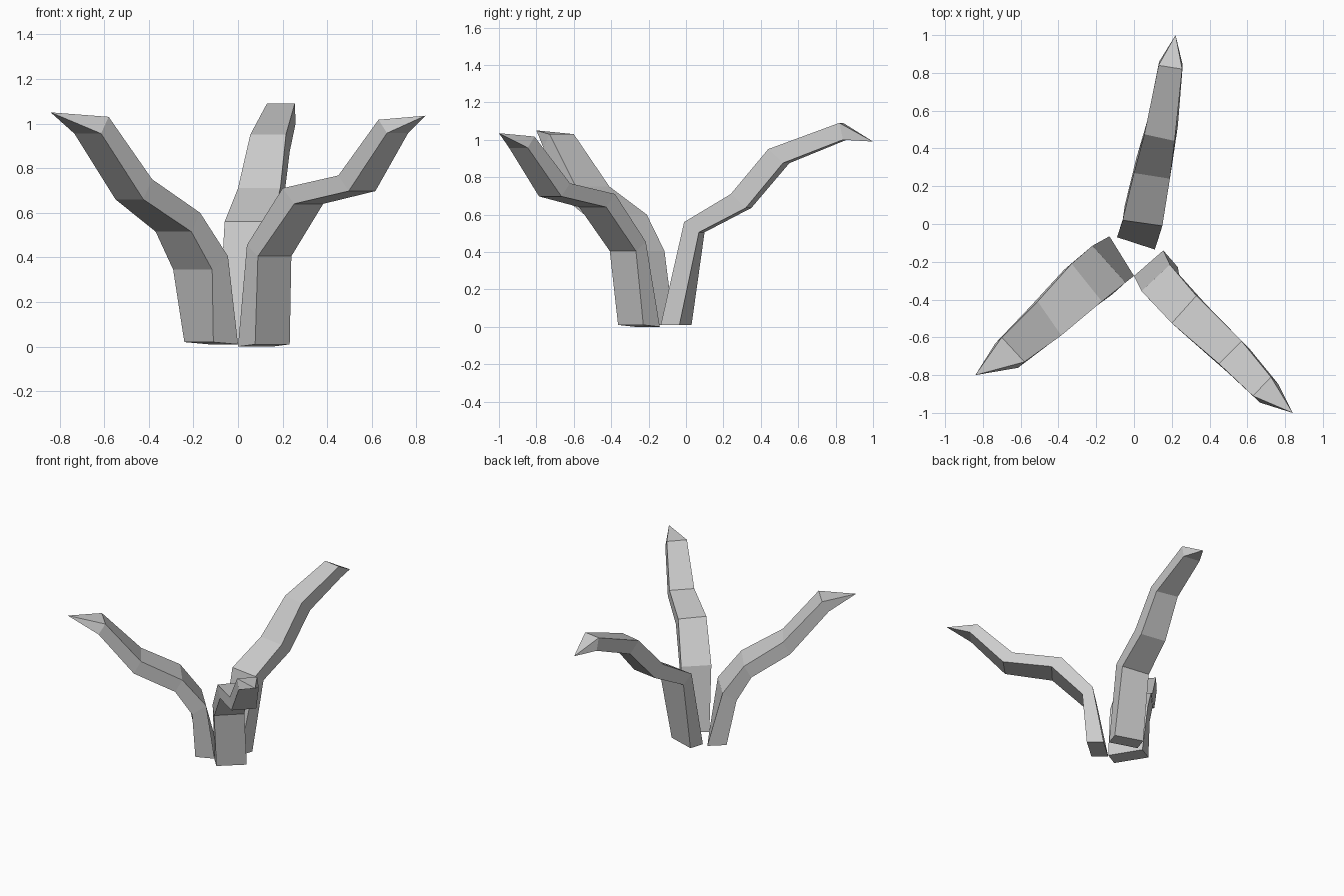
import bpy
import bmesh
from mathutils import Vector

cube = bpy.data.objects.get("Cube")
if cube:
    bpy.data.objects.remove(cube, do_unlink=True)

grey = bpy.data.materials.new("plain grey")
grey.use_nodes = True
colour = (0.6, 0.6, 0.6, 1.0)
grey.diffuse_color = colour
grey.node_tree.nodes["Principled BSDF"].inputs["Base Color"].default_value = colour


def ring_points(left, right, height, reach, drop):
    """Four corners: the upper edge, then the same edge moved outward and down."""
    a, b = Vector((*left, height)), Vector((*right, height))
    side = (b - a).normalized()
    offset = Vector((-side.y, side.x, 0)) * reach - Vector((0, 0, drop))
    return [a, b, b + offset, a + offset]


def make_branch(name, rings, tip):
    """Loft four-sided rings from a closed base to a pointed tip."""
    bm = bmesh.new()
    loops = [[bm.verts.new(p) for p in ring_points(*ring)] for ring in rings]
    point = bm.verts.new(tip)
    bm.faces.new(loops[0])
    for low, high in zip(loops, loops[1:]):
        for i in range(4):
            j = (i + 1) % 4
            bm.faces.new((low[i], low[j], high[j], high[i]))
    for i in range(4):
        bm.faces.new((loops[-1][i], loops[-1][(i + 1) % 4], point))
    bmesh.ops.recalc_face_normals(bm, faces=bm.faces[:])
    mesh = bpy.data.meshes.new(name)
    bm.to_mesh(mesh)
    bm.free()
    mesh.materials.append(grey)
    branch = bpy.data.objects.new(name, mesh)
    bpy.context.collection.objects.link(branch)
    return branch


# Each ring: left corner, right corner, height, outward reach, drop
make_branch("back_branch", [
    ((-0.09, -0.07), (0.11, -0.135), 0.01, 0.105, 0),
    ((-0.06, 0.02), (0.15, -0.01), 0.56, 0.08, 0.055),
    ((0, 0.27), (0.19, 0.24), 0.71, 0.08, 0.075),
    ((0.055, 0.475), (0.215, 0.44), 0.95, 0.08, 0.075),
    ((0.13, 0.84), (0.255, 0.82), 1.09, 0.02, 0.09),
], (0.22, 1, 0.99))

make_branch("front_right_branch", [
    ((0, -0.275), (-0.13, -0.065), 0.01, 0.13, -0.01),
    ((-0.045, -0.31), (-0.22, -0.115), 0.405, 0.095, 0.06),
    ((-0.17, -0.41), (-0.33, -0.21), 0.6, 0.05, 0.085),
    ((-0.385, -0.59), (-0.51, -0.41), 0.75, 0.048, 0.09),
    ((-0.58, -0.73), (-0.7, -0.6), 1.03, 0.046, 0.075),
], (-0.84, -0.8, 1.05))

make_branch("front_left_branch", [
    ((0.155, -0.14), (0, -0.275), 0, 0.117, -0.01),
    ((0.19, -0.215), (0.04, -0.355), 0.455, 0.072, 0.05),
    ((0.33, -0.38), (0.2, -0.525), 0.71, 0.07, 0.07),
    ((0.57, -0.62), (0.45, -0.74), 0.767, 0.065, 0.07),
    ((0.725, -0.81), (0.63, -0.91), 1.017, 0.052, 0.06),
], (0.84, -1, 1.035))
